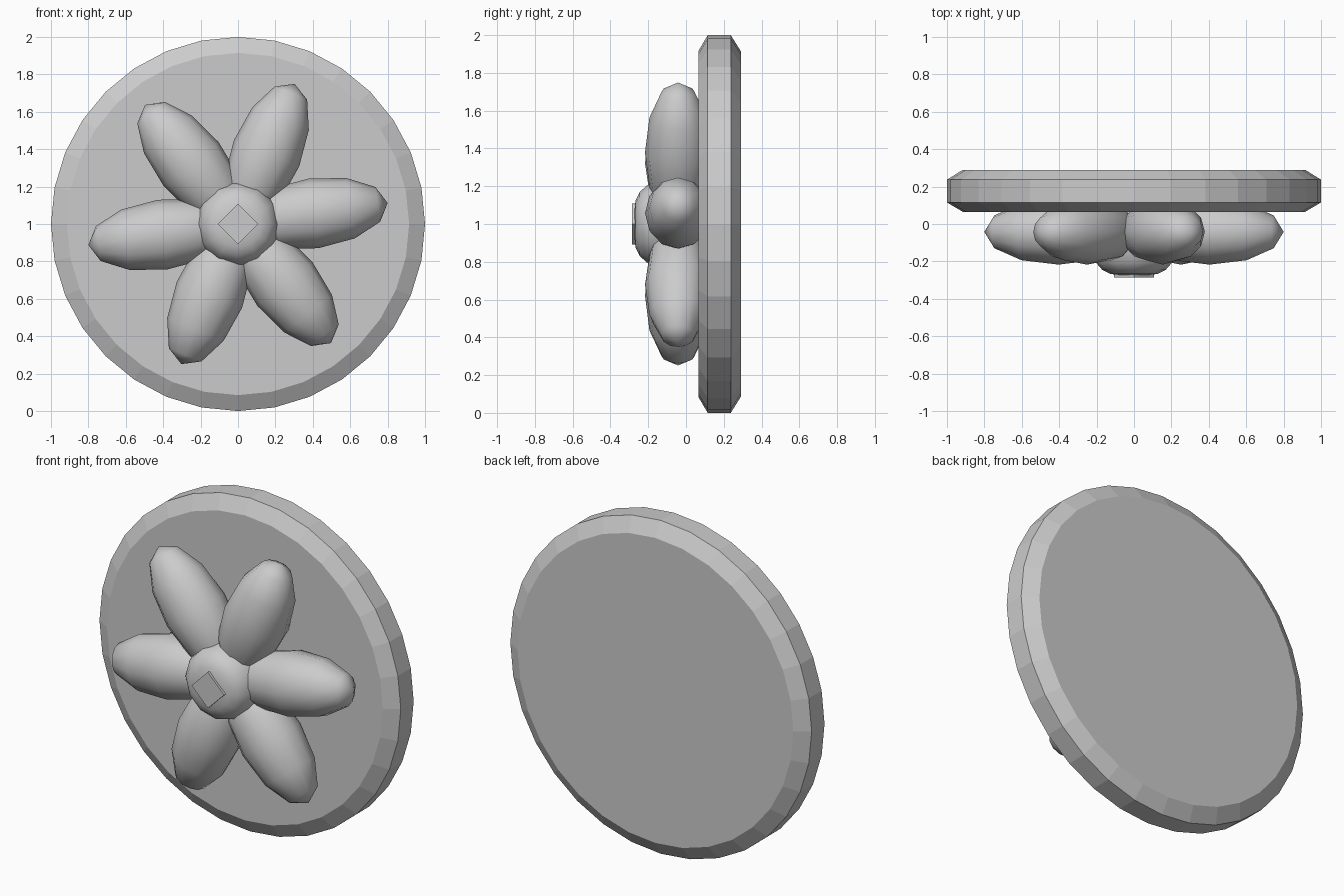
import bpy, bmesh, math
from mathutils import Matrix, Vector

cube = bpy.data.objects.get("Cube")
if cube:
    bpy.data.objects.remove(cube, do_unlink=True)

grey = bpy.data.materials.new("plain grey")
grey.use_nodes = True
COLOUR = (0.6, 0.6, 0.6, 1)
grey.diffuse_color = COLOUR
grey.node_tree.nodes["Principled BSDF"].inputs["Base Color"].default_value = COLOUR


def finish(name, bm, smooth):
    """Turn a bmesh into a named, shaded object."""
    bmesh.ops.recalc_face_normals(bm, faces=bm.faces)
    for face in bm.faces:
        face.smooth = smooth
    mesh = bpy.data.meshes.new(name)
    bm.to_mesh(mesh)
    bm.free()
    mesh.materials.append(grey)
    obj = bpy.data.objects.new(name, mesh)
    bpy.context.collection.objects.link(obj)
    return obj


def lathe(name, profile, sides, smooth):
    """Revolve (radius, y) points about the front-to-back axis."""
    bm = bmesh.new()
    rings = []
    for r, y in profile:
        angles = [2 * math.pi * i / sides for i in range(sides)]
        rings.append([bm.verts.new((r * math.sin(a), y, 1 + r * math.cos(a))) for a in angles])
    for lower, upper in zip(rings, rings[1:]):
        for i in range(sides):
            j = (i + 1) % sides
            bm.faces.new((lower[i], lower[j], upper[j], upper[i]))
    bm.faces.new(rings[0])
    bm.faces.new(rings[-1])
    return finish(name, bm, smooth)


# Round backing plate with chamfered rims
lathe("backing_disc", [(0.915, 0.065), (1, 0.115), (1, 0.237), (0.915, 0.29)], 32, False)

# Six petals, each a long faceted ellipsoid
for n in range(6):
    angle = math.radians(8 + 60 * n)
    bm = bmesh.new()
    bmesh.ops.create_uvsphere(bm, u_segments=12, v_segments=6, radius=1)
    place = (Matrix.Translation((0, -0.042, 1))
             @ Matrix.Rotation(-angle, 4, 'Y')
             @ Matrix.Translation((0.408, 0, 0))
             @ Matrix.Diagonal((0.4, 0.175, 0.188, 1))
             @ Matrix.Rotation(math.pi / 2, 4, 'Y'))
    bmesh.ops.transform(bm, matrix=place, verts=bm.verts)
    finish(f"petal_{n + 1}", bm, True)

# Domed flower centre
lathe("flower_centre", [(0.06, -0.275), (0.125, -0.267), (0.17, -0.245), (0.205, -0.205),
                        (0.226, -0.13), (0.226, -0.04), (0.19, 0.07)], 12, True)

# Small diamond stud on the centre
lathe("diamond_stud", [(0.108, -0.286), (0.108, -0.25)], 4, False)
